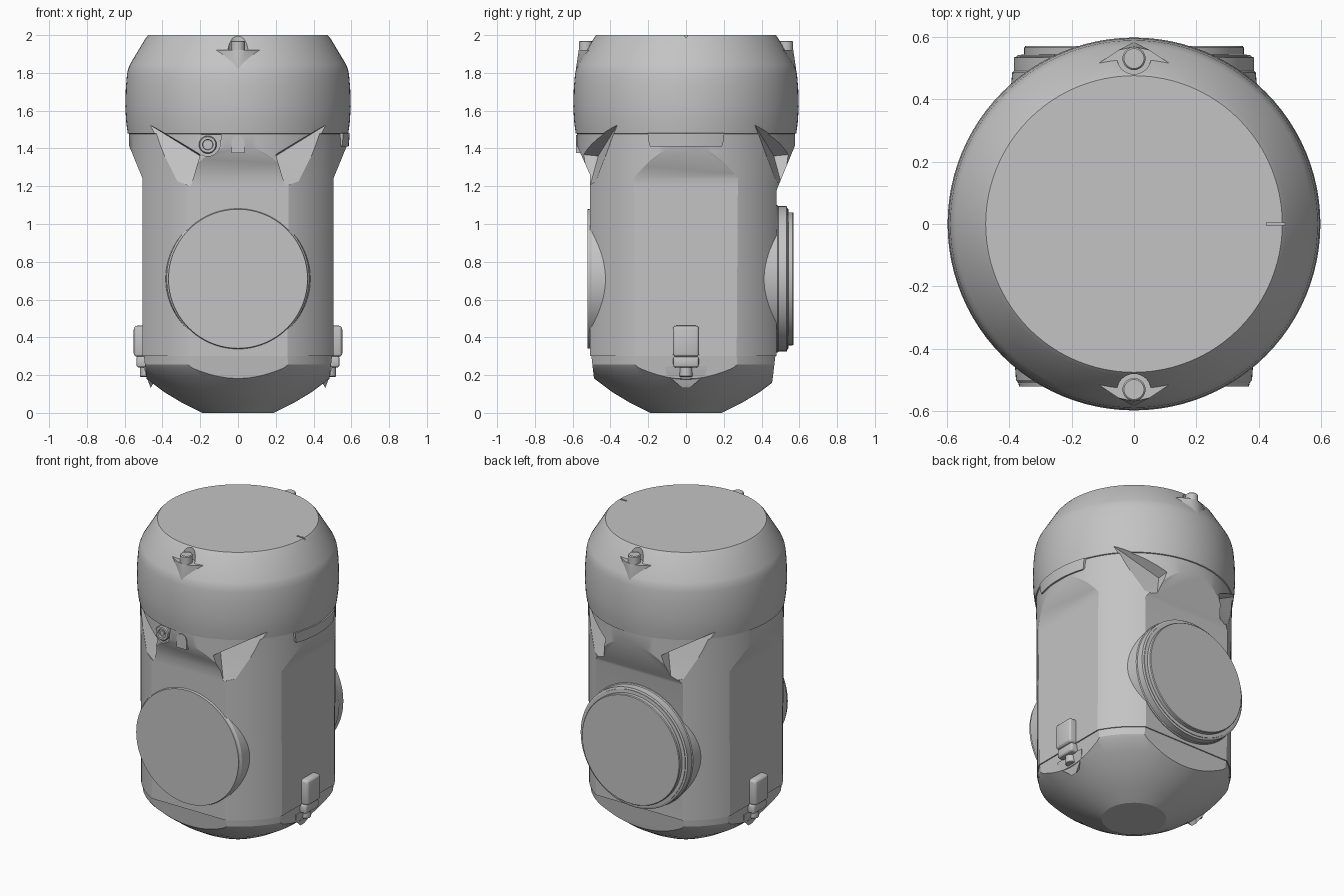
import bpy, bmesh, math
from mathutils import Matrix, Vector

if "Cube" in bpy.data.objects:
    bpy.data.objects.remove(bpy.data.objects["Cube"])

grey = bpy.data.materials.new("matte_grey")
grey.use_nodes = True
COLOUR = (0.55, 0.55, 0.55, 1)
grey.diffuse_color = COLOUR
grey.node_tree.nodes["Principled BSDF"].inputs["Base Color"].default_value = COLOUR


def finish(name, bm):
    bmesh.ops.recalc_face_normals(bm, faces=bm.faces)
    mesh = bpy.data.meshes.new(name)
    bm.to_mesh(mesh)
    bm.free()
    mesh.materials.append(grey)
    obj = bpy.data.objects.new(name, mesh)
    bpy.context.collection.objects.link(obj)
    return obj


def revolve(name, profile, steps=96, matrix=None):
    """Closed solid turned about z from (radius, height) points."""
    bm = bmesh.new()
    rings = []
    for r, z in profile:
        angles = [2 * math.pi * i / steps for i in range(steps)]
        rings.append([bm.verts.new((r * math.cos(a), r * math.sin(a), z)) for a in angles])
    for low, high in zip(rings, rings[1:]):
        for i in range(steps):
            j = (i + 1) % steps
            bm.faces.new((low[i], low[j], high[j], high[i]))
    bm.faces.new(rings[0])
    bm.faces.new(rings[-1])
    if matrix:
        bm.transform(matrix)
    return finish(name, bm)


def hull(name, points):
    bm = bmesh.new()
    for p in points:
        bm.verts.new(p)
    result = bmesh.ops.convex_hull(bm, input=bm.verts)
    loose = [g for g in result["geom_interior"] if isinstance(g, bmesh.types.BMVert)]
    bmesh.ops.delete(bm, geom=loose, context="VERTS")
    bmesh.ops.dissolve_limit(bm, angle_limit=0.01, verts=bm.verts, edges=bm.edges)
    return finish(name, bm)


def box(name, lo, hi):
    return hull(name, [(x, y, z) for x in (lo[0], hi[0]) for y in (lo[1], hi[1]) for z in (lo[2], hi[2])])


def apply_mods(obj):
    graph = bpy.context.evaluated_depsgraph_get()
    obj.data = bpy.data.meshes.new_from_object(obj.evaluated_get(graph))
    obj.modifiers.clear()


def boolean(obj, cutters, operation="DIFFERENCE"):
    for cutter in cutters:
        mod = obj.modifiers.new("cut", "BOOLEAN")
        mod.operation, mod.solver, mod.object = operation, "EXACT", cutter
        apply_mods(obj)


def bevel(obj, width, segments=3):
    mod = obj.modifiers.new("bevel", "BEVEL")
    mod.width, mod.segments = width, segments
    apply_mods(obj)


def discard(objs):
    for o in objs:
        bpy.data.objects.remove(o)


def flat_cutter(profile, turn):
    """Wide prism that planes one side flat; profile is (distance, height)."""
    rot = Matrix.Rotation(turn, 3, "Z")
    pts = [(d, w, z) for d, z in profile for w in (-1, 1)]
    bm = bmesh.new()
    left = [bm.verts.new(rot @ Vector((d, -1, z))) for d, z in profile]
    right = [bm.verts.new(rot @ Vector((d, 1, z))) for d, z in profile]
    bm.faces.new(left)
    bm.faces.new(right)
    n = len(profile)
    for i in range(n):
        j = (i + 1) % n
        bm.faces.new((left[i], left[j], right[j], right[i]))
    return finish("cutter", bm)


# Main castings
body = revolve("body", [(0.572, 0.3), (0.575, 1.2), (0.578, 1.5)])
cap = revolve("bottom_cap", [(0.19, 0), (0.29, 0.05), (0.39, 0.11), (0.49, 0.185),
                             (0.55, 0.238), (0.562, 0.255), (0.566, 0.301)])
head = revolve("head", [(0.57, 1.475), (0.584, 1.48), (0.592, 1.54), (0.597, 1.62), (0.594, 1.72),
                        (0.588, 1.79), (0.582, 1.82), (0.572, 1.845), (0.488, 1.985), (0.475, 2)])

# Flat sides: direction, distance, start of the flare
sides = [(0, 0.505, 1.24), (math.pi, 0.505, 1.24), (-math.pi / 2, 0.508, 1.26), (math.pi / 2, 0.48, 1.18)]
for turn, d, z in sides:
    top = 1.42
    a = flat_cutter([(d, -1), (d, z), (0.579, top), (1, top), (1, -1)], turn)
    b = flat_cutter([(d - 0.05, -0.01), (d - 0.02, 0.19), (d - 0.006, 0.31), (1, 0.31), (1, -0.01)], turn)
    boolean(body, [a])
    boolean(cap, [b])
    discard([a, b])

# Winged pockets under the head, four mirrored copies
for sx in (-1, 1):
    for sy in (-1, 1):
        inner = [(0.475, 0.36, 1.53), (0.2, 0.465, 1.36), (0.25, 0.508, 1.2), (0.32, 0.478, 1.225)]
        pts = [(sx * x, sy * y, z) for x, y, z in inner]
        pts += [(sx * x, sy * (y + 0.3), z + 0.03) for x, y, z in inner]
        wing = hull("cutter", pts)
        boolean(body, [wing])
        boolean(head, [wing])
        discard([wing])

# Screw seats on the head shoulder, front and back
for sy, side in ((-1, "front"), (1, "back")):
    seat = hull(side + "_screw_seat",
                [(x, sy * y, z) for x, y, z in
                 [(-0.12, 0.51, 1.92), (0.12, 0.51, 1.92), (-0.05, 0.557, 1.92), (0.05, 0.557, 1.92),
                  (0, 0.568, 1.92), (0, 0.583, 1.82), (0, 0.45, 1.92), (0, 0.45, 1.82)]])
    drill = revolve("cutter", [(0.055, 1.92), (0.055, 2.1)], 32, Matrix.Translation((0, sy * 0.535, 0)))
    boolean(head, [drill])
    discard([drill])
    revolve(side + "_head_screw", [(0.037, 1.9), (0.037, 1.965), (0.032, 1.97)], 32,
            Matrix.Translation((0, sy * 0.53, 0)))

# Index groove on the top
groove = box("cutter", (0.425, -0.005, 1.99), (0.5, 0.005, 2.1))
boolean(head, [groove])

# Front fastener pocket, fastener and index peg
shelf = box("cutter", (-0.25, -0.7, 1.445), (-0.09, -0.535, 1.485))
facing_front = Matrix.Rotation(math.pi / 2, 4, "X")
facing_back = Matrix.Rotation(-math.pi / 2, 4, "X")
bore = revolve("cutter", [(0.066, 0.535), (0.066, 0.7)], 32, Matrix.Translation((-0.16, 0, 1.425)) @ facing_front)
boolean(body, [shelf, bore])
discard([groove, shelf, bore])
revolve("front_fastener", [(0.047, 0.5), (0.047, 0.55), (0.042, 0.557), (0.028, 0.557), (0.026, 0.545),
                           (0.015, 0.545), (0.015, 0.552)], 32,
        Matrix.Translation((-0.16, 0, 1.42)) @ facing_front)
revolve("index_peg_top", [(0.035, 0.5), (0.035, 0.582)], 32, Matrix.Translation((0, 0, 1.435)) @ facing_front)
box("index_peg", (-0.035, -0.582, 1.375), (0.035, -0.5, 1.435))

# Curved plate on the left side
plate = revolve("side_plate", [(0.56, 1.408), (0.586, 1.41), (0.592, 1.48), (0.56, 1.482)], 128)
window = hull("cutter", [(x, s * y, z) for x in (0.3, 0.7) for s in (-1, 1)
                         for y, z in ((0.185, 1.405), (0.195, 1.42), (0.205, 1.49))])
boolean(plate, [window], "INTERSECT")
discard([window])

# Round ports
port = Matrix.Translation((0, 0, 0.71))
revolve("front_port", [(0.385, 0.4), (0.378, 0.5), (0.37, 0.51), (0.368, 0.521)], 96, port @ facing_front)
revolve("back_port", [(0.4, 0.38), (0.39, 0.485), (0.385, 0.49), (0.385, 0.533), (0.373, 0.537),
                      (0.373, 0.541), (0.352, 0.543), (0.352, 0.565), (0.348, 0.57)], 96, port @ facing_back)

# Side lugs with screws underneath
for sx, side in ((-1, "right"), (1, "left")):
    def flip(points):
        return [(sx * x, y, z) for x, y, z in points]
    lug = box(side + "_lug", (sx * 0.44, -0.07, 0.296), (sx * 0.552, 0.07, 0.462))
    bevel(lug, 0.02)
    foot = box(side + "_lug_foot", (sx * 0.44, -0.068, 0.24), (sx * 0.538, 0.068, 0.3))
    bevel(foot, 0.015)
    hull(side + "_lug_shield",
         flip([(x, s * y, z) for s in (-1, 1) for x, y, z in
               [(0.498, 0.11, 0.245), (0.49, 0.105, 0.205), (0.462, 0.02, 0.132), (0.4, 0.09, 0.245)]]))
    revolve(side + "_lug_screw", [(0.03, 0.19), (0.034, 0.194), (0.034, 0.25)], 24,
            Matrix.Translation((sx * 0.485, 0, 0)))

# Smooth curved faces while keeping real edges crisp
for obj in bpy.context.scene.objects:
    if obj.type == "MESH" and obj.data.materials and obj.data.materials[0] == grey:
        bpy.ops.object.select_all(action="DESELECT")
        obj.select_set(True)
        bpy.context.view_layer.objects.active = obj
        bpy.ops.object.shade_smooth_by_angle(angle=math.radians(25))
